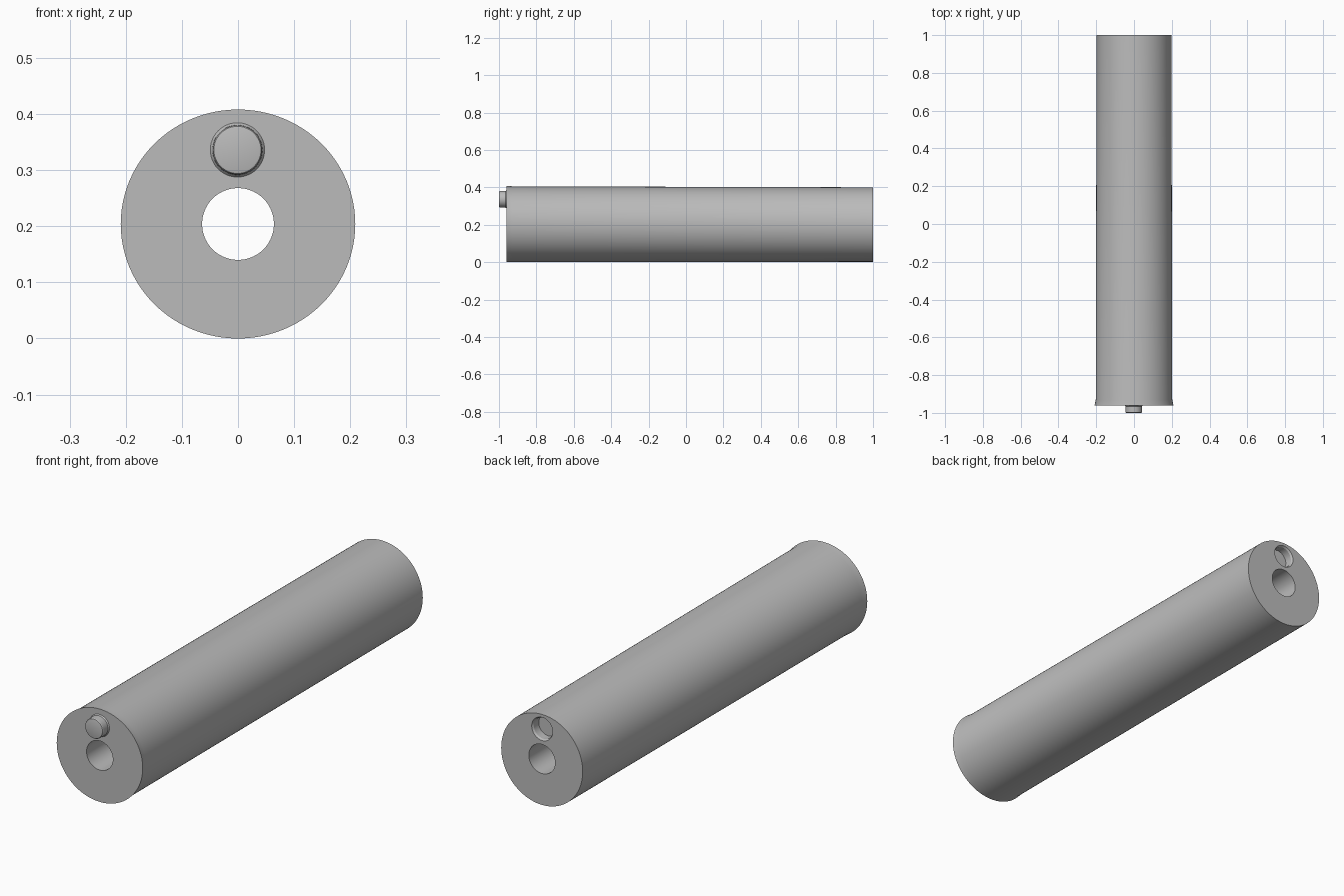
import bpy
import bmesh
import math

cube = bpy.data.objects.get("Cube")
if cube:
    bpy.data.objects.remove(cube, do_unlink=True)

grey = bpy.data.materials.new("plain grey")
grey.use_nodes = True
colour = (0.5, 0.5, 0.5, 1)
grey.diffuse_color = colour
grey.node_tree.nodes["Principled BSDF"].inputs["Base Color"].default_value = colour

SIDES = 96
FRONT, BACK = -0.96, 1.0
PIN_X, PIN_Z = -0.001, 0.336


def ring(bm, y, rx, rz, cz, cx=0.0, sides=SIDES):
    """Add a closed elliptical loop lying across the y axis."""
    angles = [2 * math.pi * i / sides for i in range(sides)]
    verts = [bm.verts.new((cx + rx * math.cos(a), y, cz + rz * math.sin(a))) for a in angles]
    edges = [bm.edges.new((verts[i], verts[(i + 1) % sides])) for i in range(sides)]
    return verts, edges


def skin(bm, rings):
    """Join consecutive loops with quads."""
    for (a, _), (b, _) in zip(rings, rings[1:]):
        for i in range(len(a)):
            j = (i + 1) % len(a)
            bm.faces.new((a[i], a[j], b[j], b[i]))


def finish(bm, name):
    bmesh.ops.recalc_face_normals(bm, faces=bm.faces)
    mesh = bpy.data.meshes.new(name)
    bm.to_mesh(mesh)
    bm.free()
    mesh.materials.append(grey)
    obj = bpy.data.objects.new(name, mesh)
    bpy.context.collection.objects.link(obj)
    bpy.ops.object.select_all(action="DESELECT")
    obj.select_set(True)
    bpy.context.view_layer.objects.active = obj
    bpy.ops.object.shade_smooth_by_angle(angle=math.radians(25))


# Tube: slightly flared front, gentle taper, through bore, socket in the back end
bm = bmesh.new()
outer = [ring(bm, FRONT, 0.209, 0.204, 0.204),
         ring(bm, FRONT + 0.03, 0.2025, 0.2025, 0.203),
         ring(bm, BACK, 0.198, 0.199, 0.201)]
bore = [ring(bm, y, 0.064, 0.064, 0.204) for y in (FRONT, BACK)]
socket = [ring(bm, BACK - depth, r, r, PIN_Z, PIN_X, 48)
          for depth, r in ((0, 0.051), (0.008, 0.046), (0.042, 0.046))]
for rings in (outer, bore, socket):
    skin(bm, rings)
bm.faces.new(socket[-1][0])
for loops in ((outer[0], bore[0]), (outer[-1], bore[-1], socket[0])):
    bmesh.ops.triangle_fill(bm, use_beauty=True, edges=[e for _, edges in loops for e in edges])
finish(bm, "tube_body")

# Locating pin: wider at its foot, with a softened tip
bm = bmesh.new()
pin = [ring(bm, y, r, r, PIN_Z, PIN_X, 48)
       for y, r in ((FRONT + 0.002, 0.05), (FRONT - 0.005, 0.0445),
                    (-0.996, 0.044), (-0.999, 0.042), (-1.0, 0.039))]
skin(bm, pin)
bm.faces.new(pin[0][0])
bm.faces.new(pin[-1][0])
finish(bm, "locating_pin")
